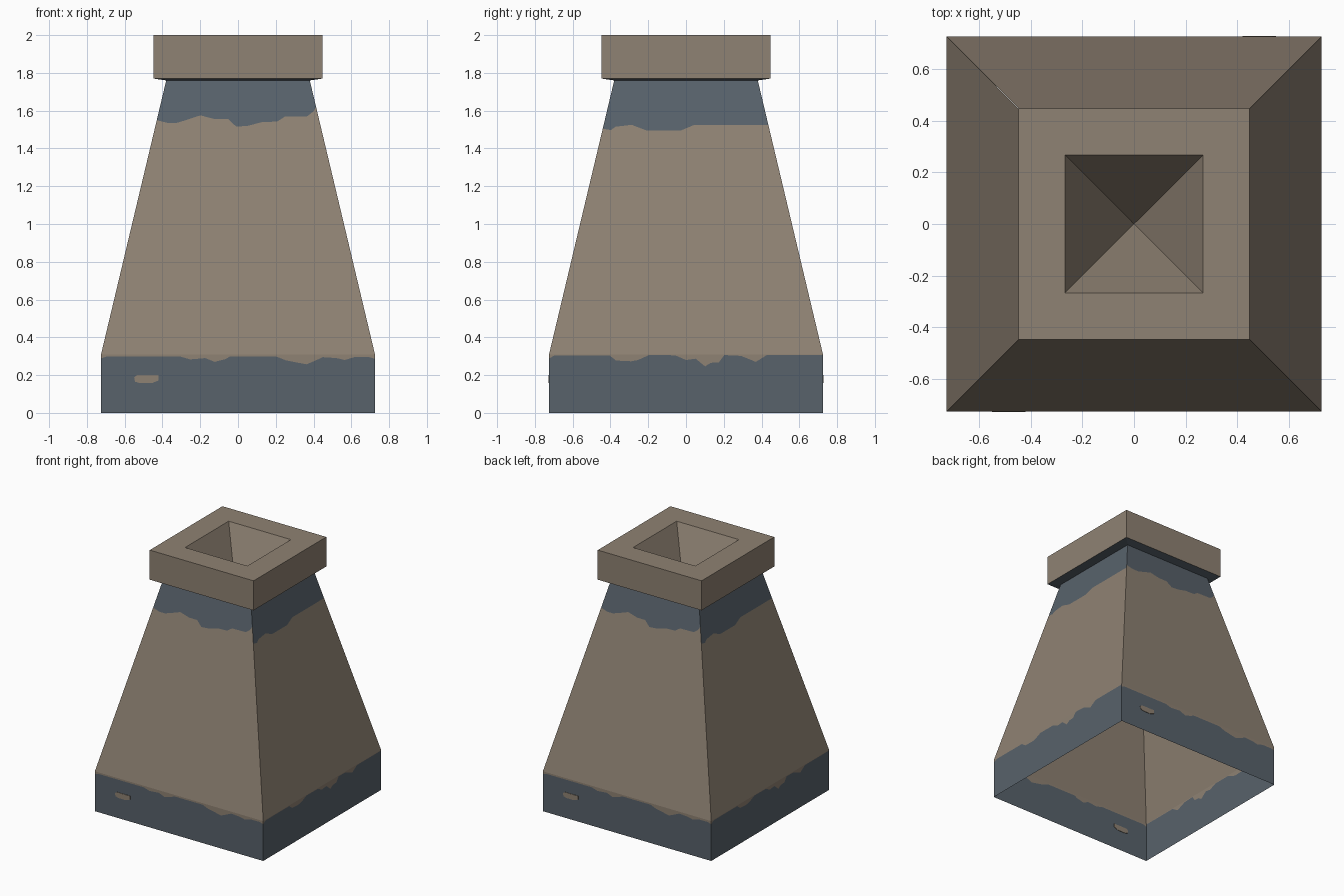
import bpy
import bmesh
from mathutils import Matrix, Vector
from math import pi

if "Cube" in bpy.data.objects:
    bpy.data.objects.remove(bpy.data.objects["Cube"])


def srgb(r, g, b):
    lin = [((c / 255 + 0.055) / 1.055) ** 2.4 for c in (r, g, b)]
    return (*lin, 1.0)


def material(name, colour):
    m = bpy.data.materials.new(name)
    m.diffuse_color = colour
    m.use_nodes = True
    m.node_tree.nodes["Principled BSDF"].inputs["Base Color"].default_value = m.diffuse_color
    return m


MATS = [material("tan plaster", srgb(143, 130, 115)),
        material("slate blue paint", srgb(88, 98, 107))]
TAN, BLUE = 0, 1

# Overall sizes
BASE_W, NECK_W = 0.725, 0.38
BASE_Z, NECK_Z = 0.31, 1.76


def half_width(z):
    if z <= BASE_Z:
        return BASE_W
    return BASE_W + (NECK_W - BASE_W) * (z - BASE_Z) / (NECK_Z - BASE_Z)


def finish(bm, name):
    bmesh.ops.remove_doubles(bm, verts=bm.verts, dist=1e-5)
    me = bpy.data.meshes.new(name)
    bm.to_mesh(me)
    bm.free()
    for m in MATS:
        me.materials.append(m)
    ob = bpy.data.objects.new(name, me)
    bpy.context.collection.objects.link(ob)
    return ob


def add_face(bm, pts, side, mat):
    """Face given for the front side, turned to the wanted side."""
    rot = Matrix.Rotation(side * pi / 2, 3, 'Z')
    f = bm.faces.new([bm.verts.new(rot @ Vector(p)) for p in pts])
    f.material_index = mat


def ragged_band(bm, side, z0, z1, edge, mat_low, mat_high):
    """Wall band from z0 to z1, split in two colours along a ragged edge."""
    def pt(t, z):
        w = half_width(z)
        return (t * w, -w, z)
    for (ta, za), (tb, zb) in zip(edge, edge[1:]):
        add_face(bm, [pt(ta, z0), pt(tb, z0), pt(tb, zb), pt(ta, za)], side, mat_low)
        add_face(bm, [pt(ta, za), pt(tb, zb), pt(tb, z1), pt(ta, z1)], side, mat_high)


# Ragged paint edges: (position across the wall, height)
BASE_EDGES = [
    [(-1, .288), (-.96, .298), (-.42, .298), (-.35, .283), (-.24, .29), (-.17, .27),
     (-.09, .285), (-.06, .298), (.28, .298), (.35, .278), (.5, .257), (.55, .272),
     (.62, .295), (.72, .29), (.78, .28), (.85, .295), (.96, .295), (1, .286)],
    [(-1, .287), (-.96, .305), (-.56, .305), (-.51, .277), (-.4, .273), (-.35, .28),
     (-.27, .306), (-.08, .305), (0, .28), (.07, .287), (.14, .246), (.18, .265),
     (.24, .268), (.28, .306), (.4, .302), (.51, .27), (.59, .306), (1, .306)],
]
NECK_EDGES = [
    [(-1, 1.55), (-.86, 1.535), (-.75, 1.535), (-.64, 1.55), (-.47, 1.575),
     (-.28, 1.555), (-.12, 1.555), (-.02, 1.515), (.12, 1.52), (.3, 1.54),
     (.48, 1.542), (.58, 1.568), (.86, 1.57), (.95, 1.595), (1, 1.62)],
    [(-1, 1.505), (-.9, 1.497), (-.85, 1.515), (-.66, 1.525), (-.47, 1.495),
     (-.06, 1.495), (.1, 1.525), (1, 1.525)],
]

# Base skirt and tapered stack: open shells, opposite sides alike
base = bmesh.new()
stack = bmesh.new()
for side in range(4):
    ragged_band(base, side, 0, BASE_Z, BASE_EDGES[side % 2], BLUE, TAN)
    ragged_band(stack, side, BASE_Z, NECK_Z, NECK_EDGES[side % 2], TAN, BLUE)
finish(base, "base_skirt")
finish(stack, "tapered_stack")

# Cap: painted underside, rim, top and inverted pyramid flue
cap = bmesh.new()
rings = [(NECK_W, NECK_Z), (.447, 1.77), (.447, 2.0), (.268, 2.0), (0, 1.45)]
for i, ((wa, za), (wb, zb)) in enumerate(zip(rings, rings[1:])):
    for side in range(4):
        pts = [(-wa, -wa, za), (wa, -wa, za), (wb, -wb, zb)]
        if wb > 0:
            pts.append((-wb, -wb, zb))
        add_face(cap, pts, side, BLUE if i == 0 else TAN)
finish(cap, "chimney_cap")

# Bare patch where paint has flaked off, front and back, seen inside and out
outline = [(-.545, .165), (-.52, .158), (-.455, .158), (-.42, .172),
           (-.42, .2), (-.535, .2), (-.55, .188)]
for side, name in ((0, "front_bare_patch"), (2, "back_bare_patch")):
    patch = bmesh.new()
    out, inn = -BASE_W - .003, -BASE_W + .003
    add_face(patch, [(x, out, z) for x, z in outline], side, TAN)
    add_face(patch, [(x, inn, z) for x, z in reversed(outline)], side, TAN)
    for (xa, za), (xb, zb) in zip(outline, outline[1:] + outline[:1]):
        add_face(patch, [(xb, out, zb), (xa, out, za), (xa, inn, za), (xb, inn, zb)], side, TAN)
    finish(patch, name)
